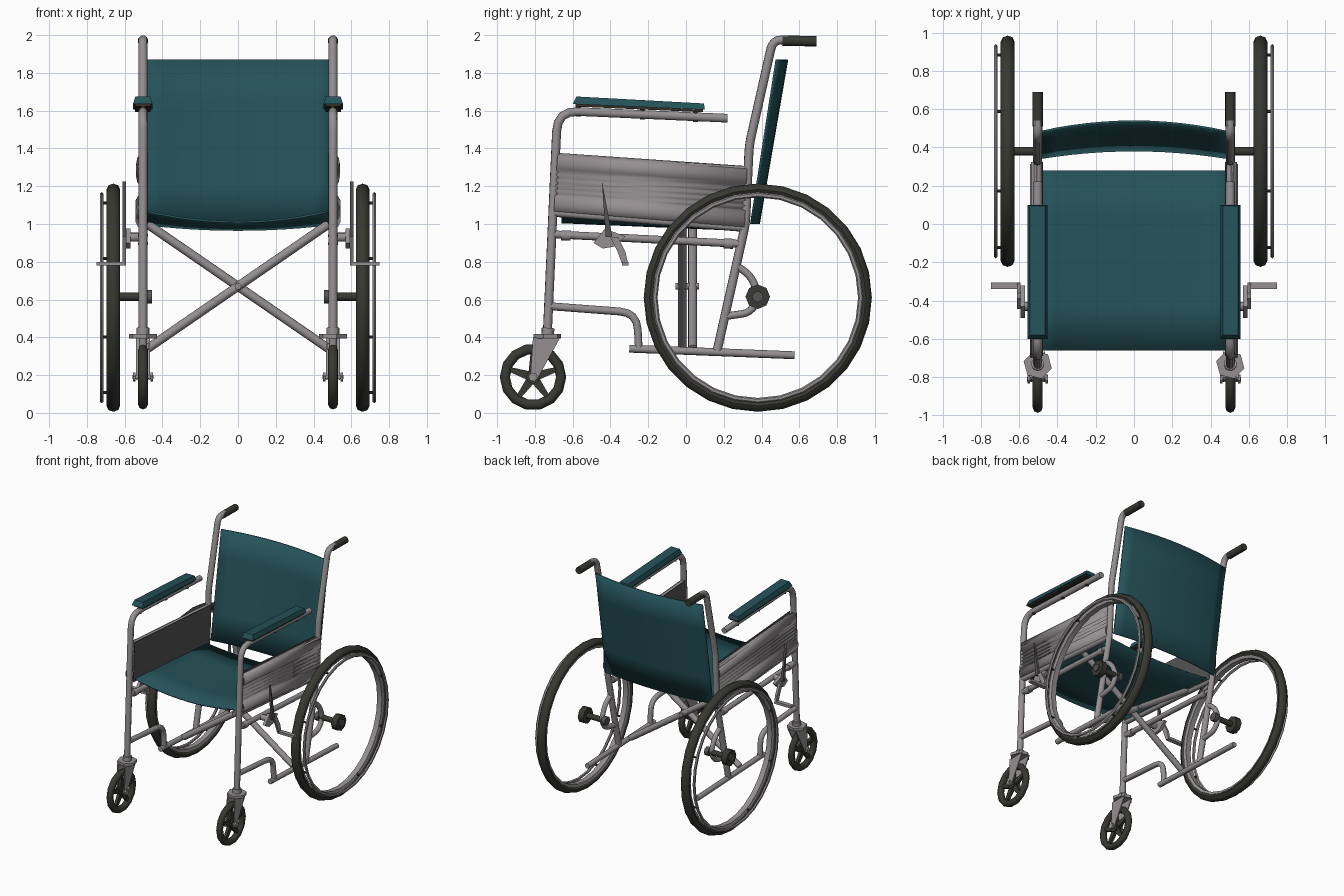
import bpy, bmesh, math
from mathutils import Vector

if "Cube" in bpy.data.objects:
    bpy.data.objects.remove(bpy.data.objects["Cube"])


def material(name, rgb):
    m = bpy.data.materials.new(name)
    m.diffuse_color = (*rgb, 1)
    m.use_nodes = True
    m.node_tree.nodes["Principled BSDF"].inputs["Base Color"].default_value = m.diffuse_color
    return m


TEAL = material("teal_vinyl", (0.018, 0.085, 0.10))
METAL = material("grey_metal", (0.30, 0.28, 0.29))
RUBBER = material("dark_rubber", (0.04, 0.04, 0.033))
DARK = material("dark_grey_panel", (0.09, 0.09, 0.09))
BROWN = material("brown_underside", (0.035, 0.026, 0.018))


def finish(name, bm, mat, smooth=35):
    bmesh.ops.recalc_face_normals(bm, faces=bm.faces[:])
    me = bpy.data.meshes.new(name)
    bm.to_mesh(me)
    bm.free()
    me.materials.append(mat)
    ob = bpy.data.objects.new(name, me)
    bpy.context.collection.objects.link(ob)
    if smooth:
        bpy.ops.object.select_all(action='DESELECT')
        ob.select_set(True)
        bpy.context.view_layer.objects.active = ob
        bpy.ops.object.shade_smooth_by_angle(angle=math.radians(smooth))
    return ob


def tube(name, pts, r, mat=METAL, bend=0.0, sides=10):
    """Round tube swept along a path, with corners rounded by bend."""
    pts = [Vector(p) for p in pts]
    path = [pts[0]]
    for a, b, c in zip(pts, pts[1:], pts[2:]):
        if bend:
            p, q = b + (a - b).normalized() * bend, b + (c - b).normalized() * bend
            path += [p * (1 - t) ** 2 + b * 2 * t * (1 - t) + q * t * t
                     for t in (0, .25, .5, .75, 1)]
        else:
            path.append(b)
    path.append(pts[-1])
    bm = bmesh.new()
    rings, side = [], None
    for i, p in enumerate(path):
        d = (path[min(i + 1, len(path) - 1)] - path[max(i - 1, 0)]).normalized()
        if side is None:
            side = d.orthogonal()
        side = (side - d * side.dot(d)).normalized()
        up = d.cross(side)
        rings.append([bm.verts.new(p + (side * math.cos(k * math.tau / sides)
                                        + up * math.sin(k * math.tau / sides)) * r)
                      for k in range(sides)])
    for a, b in zip(rings, rings[1:]):
        for k in range(sides):
            bm.faces.new((a[k], a[k - 1], b[k - 1], b[k]))
    bm.faces.new(rings[0])
    bm.faces.new(rings[-1])
    return finish(name, bm, mat, 50)


def ring(name, cx, cy, cz, profile, segs, mat):
    """Closed (radius, x offset) profile revolved about the x direction."""
    bm = bmesh.new()
    loops = []
    for i in range(segs):
        a = math.tau * i / segs
        loops.append([bm.verts.new((cx + x, cy + r * math.cos(a), cz + r * math.sin(a)))
                      for r, x in profile])
    n = len(profile)
    for i in range(segs):
        for k in range(n):
            bm.faces.new((loops[i - 1][k - 1], loops[i - 1][k], loops[i][k], loops[i][k - 1]))
    return finish(name, bm, mat, 50)


def oval(r, hr, hx, n=8):
    return [(r + hr * math.cos(k * math.tau / n), hx * math.sin(k * math.tau / n)) for k in range(n)]


def prism(name, yz, x0, x1, mat=METAL):
    """Side outline extruded across x."""
    bm = bmesh.new()
    a = [bm.verts.new((x0, y, z)) for y, z in yz]
    b = [bm.verts.new((x1, y, z)) for y, z in yz]
    bm.faces.new(a)
    bm.faces.new(b)
    for k in range(len(yz)):
        bm.faces.new((a[k - 1], a[k], b[k], b[k - 1]))
    return finish(name, bm, mat, 0)


def sheet(name, fn, us, vs, thick, mat):
    bm = bmesh.new()
    g = [[bm.verts.new(fn(u, v)) for u in us] for v in vs]
    for j in range(len(vs) - 1):
        for i in range(len(us) - 1):
            bm.faces.new((g[j][i], g[j][i + 1], g[j + 1][i + 1], g[j + 1][i]))
    ob = finish(name, bm, mat, 40)
    mod = ob.modifiers.new("thickness", 'SOLIDIFY')
    mod.thickness, mod.offset = thick, 0
    return ob


# Sagging seat and curved backrest
span = [i / 6 - 1 for i in range(13)]
steps = [0, .25, .5, .75, 1]
sheet("seat", lambda u, v: (.495 * u, -.66 + .94 * v,
      1.01 - .04 * v + (.06 - .03 * v) * u * u), span, steps, .012, TEAL)
sheet("backrest", lambda u, v: (.49 * u, .345 + .135 * v + (.04 + .015 * v) * (1 - u * u),
      1.0 + .87 * v), span, steps, .012, TEAL)

# Folding cross brace
tube("cross_brace_front", [(-.48, -.02, .34), (.48, -.02, 1.0)], .024)
tube("cross_brace_rear", [(.48, .035, .34), (-.48, .035, 1.0)], .024)
tube("cross_brace_pivot", [(0, -.055, .67), (0, .07, .67)], .018)

for s, tag in ((1, "right"), (-1, "left")):
    X = .503 * s

    def side(pts):
        return [(X, y, z) for y, z in pts]

    # Frame tubes
    tube("front_post_" + tag, side([(-.735, .40), (-.68, 1.60), (.22, 1.56)]), .024, bend=.11)
    tube("rear_post_" + tag, side([(.165, .33), (.315, 1.0), (.335, 1.42), (.46, 1.975),
                                   (.54, 1.975)]), .024, bend=.05)
    tube("hand_grip_" + tag, side([(.51, 1.97), (.69, 1.968)]), .028, RUBBER)
    tube("lower_rail_" + tag, side([(-.30, .34), (.575, .305)]), .021)
    tube("front_brace_" + tag, side([(-.725, .565), (-.26, .53), (-.25, .34)]), .021, bend=.09)
    tube("middle_rail_" + tag, side([(-.70, .945), (.285, .895)]), .021)
    tube("seat_rail_" + tag, side([(-.70, 1.06), (.31, .98)]), .022)
    tube("panel_top_rail_" + tag, side([(-.68, 1.35), (.325, 1.285)]), .022)
    for k, y in enumerate((-.66, .2)):
        tube("rail_collar_%d_%s" % (k, tag),
             side([(y, .942 - .05 * (y + .7)), (y + .05, .94 - .05 * (y + .7))]), .027)

    # Ribbed side panel with plain inner sheet
    rib = [(0, .0), (.04, .022), (.11, .034), (.2, .034), (.28, .02), (.32, .004), (.37, .018),
           (.41, .004), (.46, .018), (.50, .004), (.55, .018), (.59, .004), (.64, .018),
           (.69, .006), (.74, .024), (.83, .03), (.93, .024), (1, .0)]
    bulge = dict(rib)

    def panel(u, v, s=s, bulge=bulge):
        return (s * (.507 + bulge[v]), (-.70 + 1.01 * u) * (1 - v) + (-.68 + 1.005 * u) * v,
                (1.06 - .085 * u) * (1 - v) + (1.375 - .07 * u) * v)
    sheet("side_panel_" + tag, panel, [0, 1], [v for v, b in rib], .004, METAL)
    prism("inner_panel_" + tag, [(-.69, 1.06), (.31, .98), (.325, 1.305), (-.675, 1.375)],
          .476 * s, .48 * s, DARK)

    # Armrest: chamfered pad, dark base and short pegs
    pad = prism("armrest_pad_" + tag, [(-.60, 1.635), (.10, 1.605), (.095, 1.638), (-.58, 1.675)],
                s * .452, s * .556, TEAL)
    for v in pad.data.vertices:
        if v.co.z > 1.636 and v.co.y > 0 or v.co.z > 1.65:
            v.co.x = X + (v.co.x - X) * .75
    prism("armrest_base_" + tag, [(-.585, 1.622), (.09, 1.592), (.09, 1.605), (-.585, 1.635)],
          s * .462, s * .546, BROWN)
    for k, y in enumerate((-.57, -.23, .05)):
        z = 1.60 - .045 * (y + .6)
        tube("armrest_peg_%d_%s" % (k, tag), side([(y, z - .03), (y, z + .03)]), .014, RUBBER)

    # Large wheel: tyre, metal rim, push ring on pins
    wy, wz, wx = .38, .61, .66 * s
    ring("tyre_" + tag, wx, wy, wz, oval(.573, .031, .036), 28, RUBBER)
    ring("wheel_rim_" + tag, wx, wy, wz,
         [(.532, -.022), (.532, .022), (.552, .028), (.552, -.028)], 28, METAL)
    ring("push_ring_" + tag, .722 * s, wy, wz, oval(.545, .014, .010, 6), 28, METAL)
    for k in range(8):
        a = math.tau * (k + .5) / 8
        y, z = wy + .543 * math.cos(a), wz + .543 * math.sin(a)
        tube("push_ring_pin_%d_%s" % (k, tag), [(.675 * s, y, z), (.722 * s, y, z)], .008, RUBBER, sides=6)

    # Axle, hub and bent axle bracket
    tube("axle_" + tag, [(.47 * s, wy, .615), (.65 * s, wy, .615)], .022, RUBBER)
    tube("axle_hub_" + tag, [(.632 * s, wy, .615), (.682 * s, wy, .615)], .065, RUBBER, sides=8)
    tube("hub_cap_" + tag, [(.68 * s, wy, .615), (.692 * s, wy, .615)], .03, DARK, sides=8)
    tube("axle_nut_" + tag, [(.455 * s, wy, .615), (.49 * s, wy, .615)], .036, DARK, sides=8)
    tube("axle_bracket_" + tag, side([(.265, .78), (.34, .73), (.39, .615), (.34, .53), (.20, .51)]),
         .02, bend=.045)

    # Caster: tyre, star spokes, fork and swivel plate
    cy, cz = -.81, .19
    ring("caster_tyre_" + tag, X, cy, cz, oval(.149, .027, .026), 14, RUBBER)
    for k in range(5):
        a = math.pi / 2 + math.tau * k / 5
        c, d = math.cos(a), math.sin(a)
        prism("caster_spoke_%d_%s" % (k, tag),
              [(cy + r * c - w * d, cz + r * d + w * c)
               for r, w in ((.02, -.024), (.135, -.012), (.135, .012), (.02, .024))],
              X - .012, X + .012, RUBBER)
    tube("caster_hub_" + tag, [(X - .022, cy, cz), (X + .022, cy, cz)], .036, RUBBER)
    tube("caster_axle_" + tag, [(X - .055, cy, cz), (X + .055, cy, cz)], .012)
    for e in (-1, 1):
        x = X + e * .034
        prism("caster_fork_%d_%s" % (e, tag), [(-.825, .175), (-.79, .175), (-.665, .40), (-.81, .40)],
              x - .004, x + .004)
        tube("caster_nut_%d_%s" % (e, tag), [(x + e * .006, cy, cz), (x + e * .02, cy, cz)], .024, sides=6)
    tube("swivel_plate_" + tag, [(X, -.735, .395), (X, -.735, .418)], .076, sides=6)
    tube("swivel_collar_" + tag, [(X, -.733, .41), (X, -.73, .45)], .034)

    # Wheel brake: clamp, plate, lever and shoe bar
    tube("brake_mount_" + tag, [(X, -.43, .93), (.58 * s, -.43, .93)], .024)
    prism("brake_plate_" + tag, [(-.49, .90), (-.43, .975), (-.32, .935), (-.38, .88), (-.44, .87)],
          .568 * s, .592 * s)
    prism("brake_lever_" + tag, [(-.445, 1.225), (-.43, 1.15), (-.39, .93), (-.425, .93)],
          .594 * s, .612 * s, DARK)
    prism("brake_arm_" + tag, [(-.40, .93), (-.36, .93), (-.32, .85), (-.305, .78), (-.335, .78), (-.365, .86)],
          .594 * s, .612 * s)
    prism("brake_shoe_" + tag, [(-.34, .78), (-.305, .78), (-.305, .80), (-.34, .80)], .60 * s, .748 * s)
